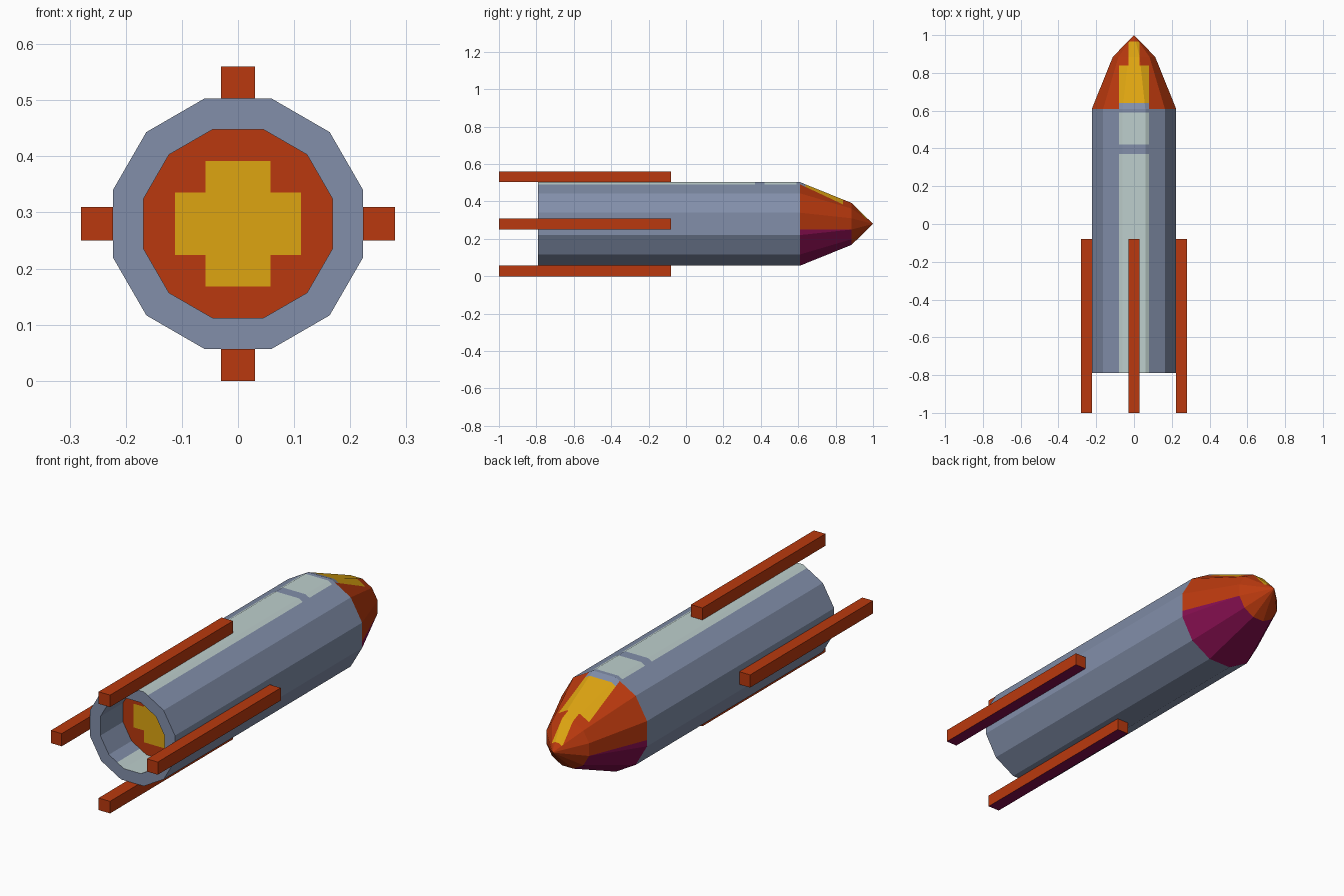
import bpy, bmesh, math
from mathutils import Vector

if "Cube" in bpy.data.objects:
    bpy.data.objects.remove(bpy.data.objects["Cube"])

ZC = 0.28      # height of the rocket axis
SIDES = 12


def material(name, rgb):
    m = bpy.data.materials.new(name)
    lin = [((c / 255 + 0.055) / 1.055) ** 2.4 if c > 10 else c / 255 / 12.92 for c in rgb]
    m.diffuse_color = (*lin, 1)
    m.use_nodes = True
    m.node_tree.nodes["Principled BSDF"].inputs["Base Color"].default_value = m.diffuse_color
    return m


MATS = [material("blue grey", (130, 143, 170)),
        material("red", (186, 57, 14)),
        material("yellow", (222, 165, 17)),
        material("pale panel", (190, 207, 205)),
        material("plum", (132, 14, 78))]
GREY, RED, YELLOW, PALE, PLUM = range(5)


def finish(bm, name, rule):
    """Colour every face by a rule and make the object."""
    bm.normal_update()
    for f in bm.faces:
        f.material_index = rule(f.calc_center_median(), f.normal)
    me = bpy.data.meshes.new(name)
    bm.to_mesh(me)
    bm.free()
    for m in MATS:
        me.materials.append(m)
    ob = bpy.data.objects.new(name, me)
    bpy.context.collection.objects.link(ob)


def lathe(profile):
    """Twelve-sided shell along y from (radius, y) points."""
    bm = bmesh.new()
    rings = []
    for r, y in profile:
        if r == 0:
            rings.append([bm.verts.new((0, y, ZC))] * SIDES)
            continue
        angles = [math.radians(15 + 30 * k) for k in range(SIDES)]
        rings.append([bm.verts.new((r * math.cos(a), y, ZC + r * math.sin(a))) for a in angles])
    for p, q in zip(rings, rings[1:]):
        for k in range(SIDES):
            n = (k + 1) % SIDES
            bm.faces.new(list(dict.fromkeys((p[k], q[k], q[n], p[n]))))
    return bm, rings


def cut(bm, axis, values, where):
    """Score lines across the faces chosen by where()."""
    normal = Vector([float(i == axis) for i in range(3)])
    for v in values:
        bm.normal_update()
        faces = [f for f in bm.faces if where(f)]
        geom = list({e for f in faces for e in f.edges}) + faces
        geom += list({v for f in faces for v in f.verts})
        bmesh.ops.bisect_plane(bm, geom=geom, plane_co=normal * v, plane_no=normal, dist=1e-5)


# Body: hollow tail with recessed end wall, pale panels on upward faces
bm, rings = lathe([(0.174, -0.62), (0.174, -0.79), (0.231, -0.79), (0.231, 0.61)])
bm.faces.new(rings[0])
is_wall = lambda f: f.normal.y < -0.9 and f.calc_center_median().y > -0.7
is_up = lambda f: f.normal.z > 0.8
cut(bm, 0, (-0.08, 0.08), is_up)
cut(bm, 1, (0.37, 0.42, 0.59), is_up)
cut(bm, 0, (-0.112, -0.058, 0.058, 0.112), is_wall)
cut(bm, 2, (ZC - 0.112, ZC - 0.056, ZC + 0.056, ZC + 0.112), is_wall)


def body_rule(c, n):
    if n.y < -0.9 and c.y > -0.7:
        x, z = abs(c.x), abs(c.z - ZC)
        cross = (x < 0.112 and z < 0.056) or (x < 0.058 and z < 0.112)
        return YELLOW if cross else RED
    if n.z > 0.8 and abs(c.x) < 0.08 and (c.y < 0.37 or 0.42 < c.y < 0.59):
        return PALE
    return GREY


finish(bm, "body", body_rule)

# Nose: two-stage cone with yellow top stripe and plum underside
bm, rings = lathe([(0.231, 0.61), (0.116, 0.885), (0, 1.0)])
is_top = lambda f: f.normal.z > 0.5
cut(bm, 0, (-0.08, -0.028, 0.028, 0.08), is_top)
cut(bm, 1, (0.64, 0.84, 0.965), is_top)
cut(bm, 2, (0.25,), lambda f: f.calc_center_median().y < 0.885)


def nose_rule(c, n):
    x = abs(c.x)
    if n.z > 0.5 and x < 0.08:
        if c.y < 0.64:
            return GREY
        if c.y < 0.84 or (x < 0.028 and c.y < 0.965):
            return YELLOW
    return PLUM if c.z < 0.25 and n.y < 0.6 else RED


finish(bm, "nose", nose_rule)

# Four tail bars around the body
for name, dx, dz in (("top_bar", 0, 1), ("bottom_bar", 0, -1),
                     ("right_bar", 1, 0), ("left_bar", -1, 0)):
    bm = bmesh.new()
    bmesh.ops.create_cube(bm, size=1)
    bmesh.ops.scale(bm, vec=(0.06 if dz else 0.057, 0.92, 0.057 if dz else 0.06), verts=bm.verts)
    bmesh.ops.translate(bm, vec=(dx * 0.2515, -0.54, ZC + dz * 0.2515), verts=bm.verts)
    finish(bm, name, lambda c, n: PLUM if n.z < -0.5 else RED)
